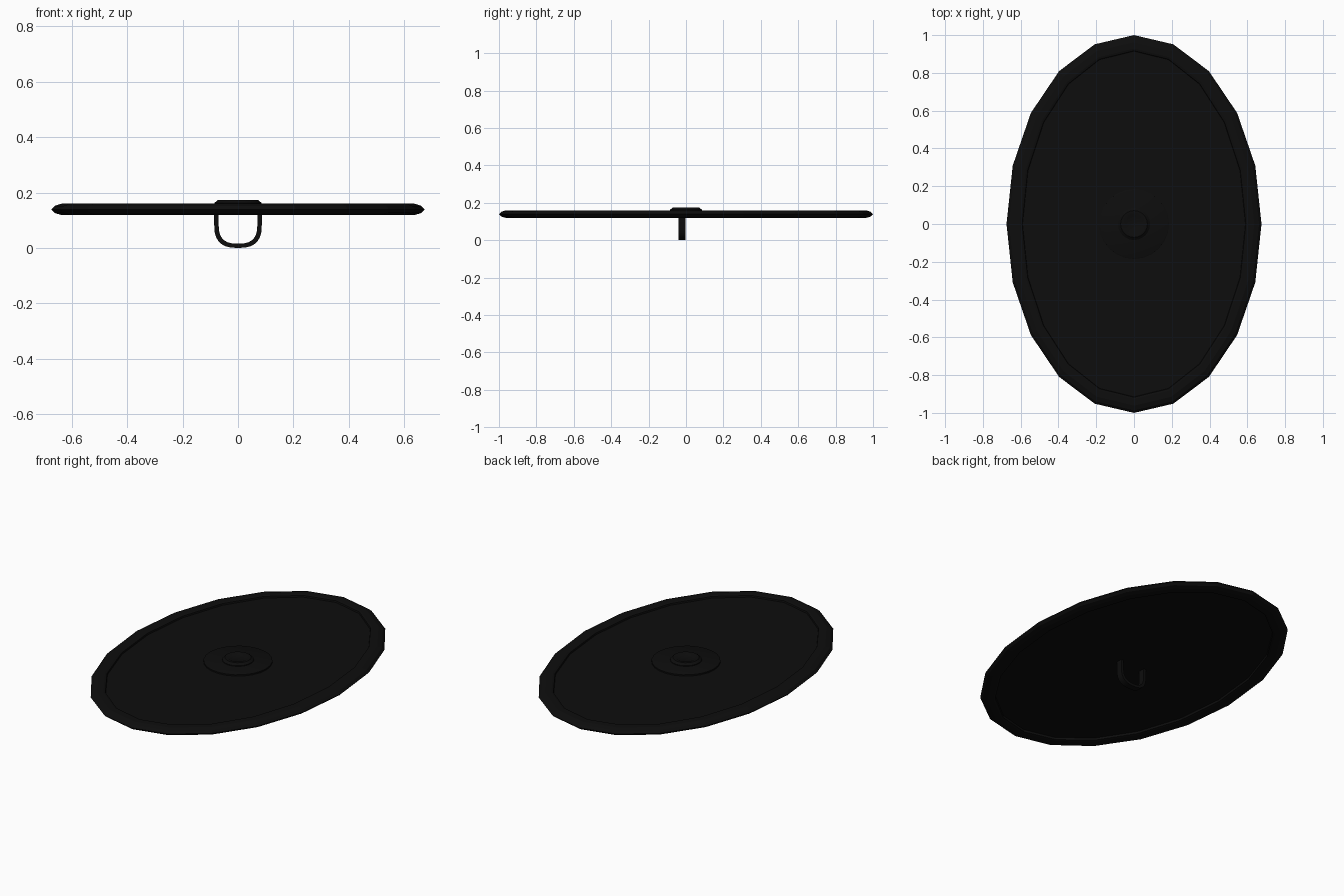
import bpy, bmesh, math

if "Cube" in bpy.data.objects:
    bpy.data.objects.remove(bpy.data.objects["Cube"])

black = bpy.data.materials.new("near_black")
black.diffuse_color = (0.004, 0.004, 0.004, 1)
black.use_nodes = True
black.node_tree.nodes["Principled BSDF"].inputs["Base Color"].default_value = black.diffuse_color


def finish(name, bm, smooth=None):
    bmesh.ops.recalc_face_normals(bm, faces=bm.faces)
    me = bpy.data.meshes.new(name)
    bm.to_mesh(me)
    bm.free()
    me.materials.append(black)
    ob = bpy.data.objects.new(name, me)
    bpy.context.collection.objects.link(ob)
    if smooth:
        bpy.ops.object.select_all(action='DESELECT')
        ob.select_set(True)
        bpy.context.view_layer.objects.active = ob
        bpy.ops.object.shade_smooth_by_angle(angle=math.radians(smooth))
    return ob


def ring_solid(name, a, b, profile, n, closed=False, smooth=None):
    """Sweep (inset, z) points round an ellipse; cap the ends unless closed."""
    bm = bmesh.new()
    rings = []
    for d, z in profile:
        rings.append([bm.verts.new(((a - d) * math.sin(2 * math.pi * i / n),
                                    (b - d) * math.cos(2 * math.pi * i / n), z))
                      for i in range(n)])
    pairs = list(zip(rings, rings[1:]))
    if closed:
        pairs.append((rings[-1], rings[0]))
    else:
        bm.faces.new(rings[0])
        bm.faces.new(rings[-1])
    for p, q in pairs:
        for i in range(n):
            j = (i + 1) % n
            bm.faces.new((p[i], p[j], q[j], q[i]))
    return finish(name, bm, smooth)


# rounded oval rim, 20 sides
rim = [(0.085, 0.134), (0.083, 0.122), (0.072, 0.119), (0.038, 0.119), (0.013, 0.126),
       (0, 0.139), (0.013, 0.152), (0.038, 0.16), (0.072, 0.16), (0.083, 0.157), (0.085, 0.148)]
ring_solid("rim", 0.675, 1.0, rim, 20, closed=True)

# recessed oval plate
ring_solid("plate", 0.6, 0.925, [(0, 0.134), (0, 0.148)], 20)

# low round base under the boss
ring_solid("boss_base", 0.185, 0.185, [(0, 0.144), (0, 0.156), (0.006, 0.159)], 24, smooth=30)

# chamfered boss with a shallow dimple
ring_solid("boss", 0.085, 0.085,
           [(0, 0.155), (0, 0.163), (0.014, 0.174), (0.03, 0.174), (0.042, 0.168)], 24, smooth=30)

# U-shaped grip strap under the plate
outline = [(1, 0.14)]
steps = 14
for i in range(steps + 1):
    t = math.pi * i / steps
    c, s = math.cos(t), math.sin(t)
    outline.append((math.copysign(abs(c) ** 0.75, c), 0.085 - 0.085 * s ** 0.75))
outline.append((-1, 0.14))
bm = bmesh.new()
rows = []
for u, z in outline:
    zi = z if z > 0.085 else 0.085 - (0.085 - z) * 0.82
    rows.append([bm.verts.new(p) for p in (
        (u * 0.086, -0.04, z), (u * 0.086, -0.003, z),
        (u * 0.07, -0.003, zi), (u * 0.07, -0.04, zi))])
for p, q in zip(rows, rows[1:]):
    for i in range(4):
        j = (i + 1) % 4
        bm.faces.new((p[i], p[j], q[j], q[i]))
bm.faces.new(rows[0])
bm.faces.new(rows[-1])
finish("grip_strap", bm, 35)
